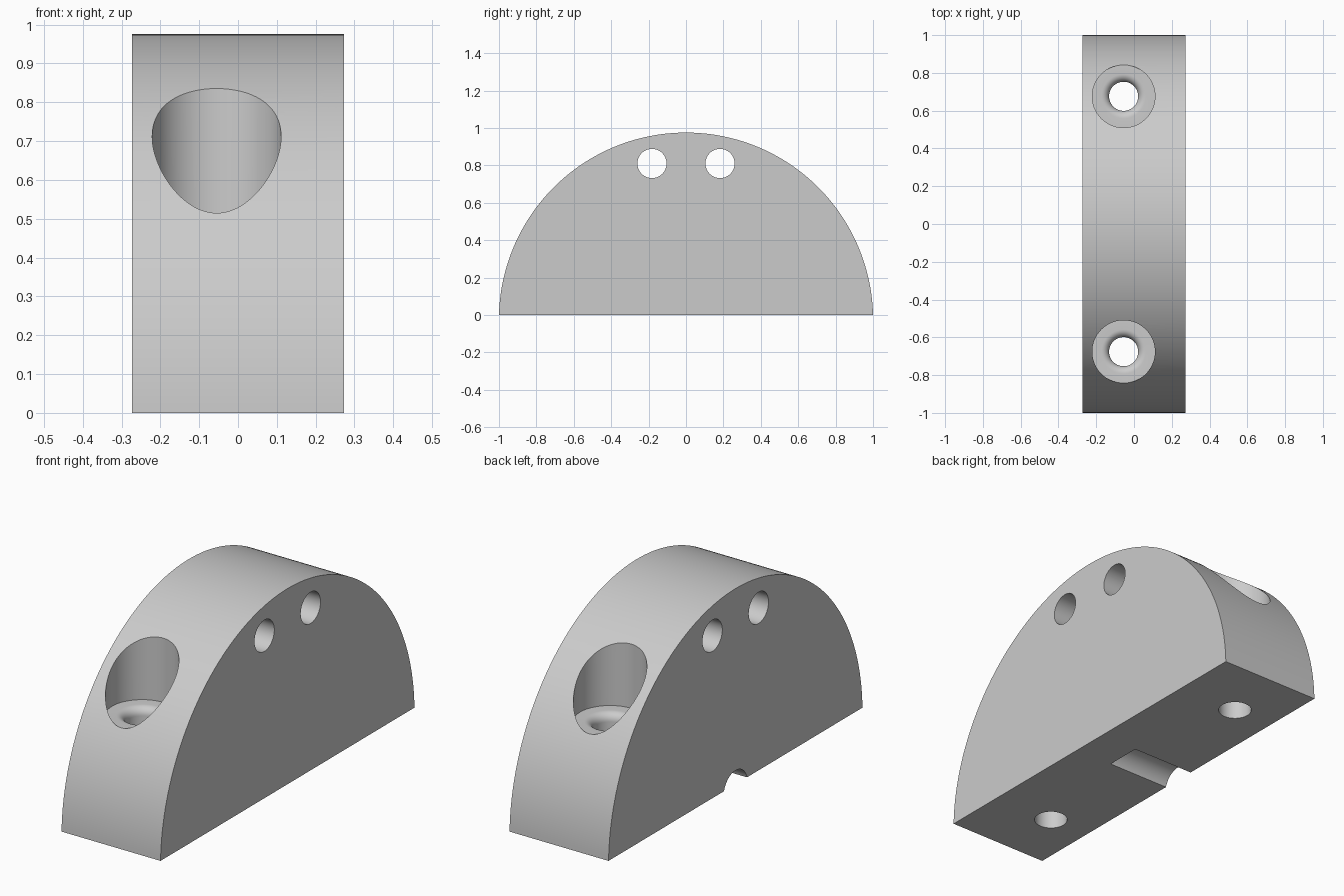
import bpy, bmesh, math
from mathutils import Matrix

if "Cube" in bpy.data.objects:
    bpy.data.objects.remove(bpy.data.objects["Cube"])

W = 0.273            # half width of the block
AXIS_Z = -0.025      # shared axis height of the outer arc and the notch
R = 1.0003

grey = bpy.data.materials.new("plain grey")
grey.diffuse_color = (0.6, 0.6, 0.6, 1)
grey.use_nodes = True
grey.node_tree.nodes["Principled BSDF"].inputs["Base Color"].default_value = grey.diffuse_color


def finish(name, bm):
    bmesh.ops.recalc_face_normals(bm, faces=bm.faces)
    me = bpy.data.meshes.new(name)
    bm.to_mesh(me)
    bm.free()
    me.materials.append(grey)
    ob = bpy.data.objects.new(name, me)
    bpy.context.collection.objects.link(ob)
    return ob


def extrude_x(name, outline, x0, x1):
    """Prism along x from a (y, z) outline."""
    bm = bmesh.new()
    face = bm.faces.new([bm.verts.new((x0, y, z)) for y, z in outline])
    ext = bmesh.ops.extrude_face_region(bm, geom=[face])["geom"]
    bmesh.ops.translate(bm, vec=(x1 - x0, 0, 0),
                        verts=[v for v in ext if isinstance(v, bmesh.types.BMVert)])
    return finish(name, bm)


def circle(y, z, r, n=64):
    return [(y + r * math.cos(2 * math.pi * i / n),
             z + r * math.sin(2 * math.pi * i / n)) for i in range(n)]


def revolve(name, profile, x, y, n=96):
    """Closed solid turned about a vertical axis from (radius, z) points."""
    bm = bmesh.new()
    rings = [[bm.verts.new((x + r * math.cos(2 * math.pi * i / n),
                            y + r * math.sin(2 * math.pi * i / n), z))
              for i in range(n)] for r, z in profile]
    for a, b in zip(rings, rings[1:]):
        for i in range(n):
            j = (i + 1) % n
            bm.faces.new((a[i], a[j], b[j], b[i]))
    bm.faces.new(rings[0])
    bm.faces.new(rings[-1])
    return finish(name, bm)


# Half-round block
a0 = math.asin(-AXIS_Z / R)
N = 128
arc = []
for i in range(N + 1):
    a = a0 + (math.pi - 2 * a0) * i / N
    arc.append((R * math.cos(a), AXIS_Z + R * math.sin(a)))
block = extrude_x("half_round_block", arc, -W, W)

# Two cross holes through the sides and a blind notch under the left side
cutters = [extrude_x("cross_hole_cutter", circle(s * 0.182, 0.81, 0.078), -0.5, 0.5)
           for s in (-1, 1)]
cutters.append(extrude_x("notch_cutter", circle(0, AXIS_Z, 0.094), -0.5, 0.068))

# Counterbored screw holes with a rounded lip
FLOOR, BORE, HEAD, LIP = 0.515, 0.077, 0.166, 0.04
profile = [(BORE, -0.1)]
for i in range(9):
    a = math.pi - math.pi / 2 * i / 8
    profile.append((BORE + LIP + LIP * math.cos(a), FLOOR - LIP + LIP * math.sin(a)))
profile += [(HEAD, FLOOR), (HEAD, 1.2)]
cutters += [revolve("screw_hole_cutter", profile, -0.055, s * 0.676) for s in (-1, 1)]

# Cut everything, then discard the cutters
bpy.context.view_layer.objects.active = block
block.select_set(True)
for c in cutters:
    c.hide_render = True
    mod = block.modifiers.new("cut", 'BOOLEAN')
    mod.operation = 'DIFFERENCE'
    mod.solver = 'EXACT'
    mod.object = c
    bpy.ops.object.modifier_apply(modifier=mod.name)
for c in cutters:
    bpy.data.objects.remove(c)

bpy.ops.object.select_all(action='DESELECT')
block.select_set(True)
bpy.ops.object.shade_smooth_by_angle(angle=math.radians(25))
